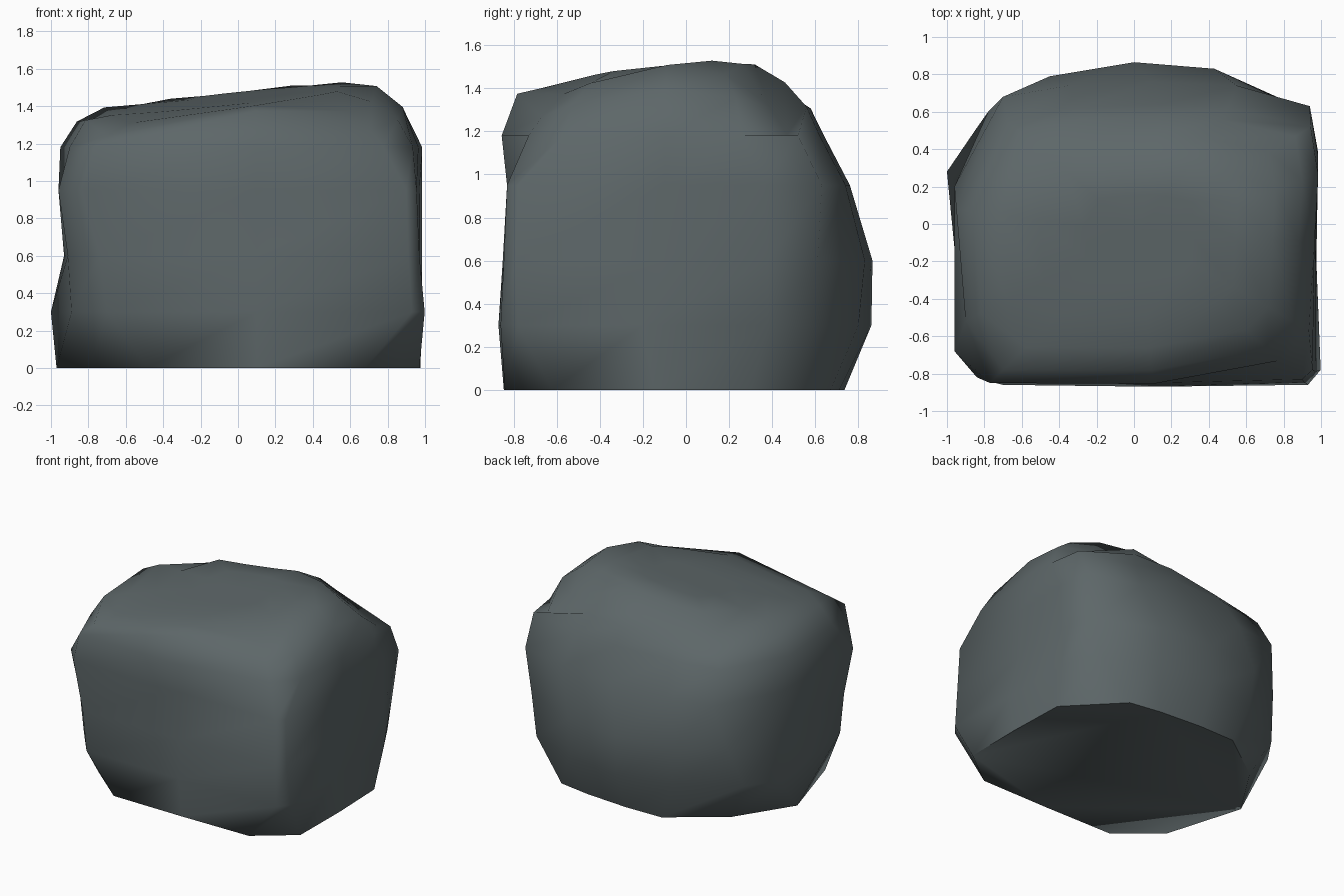
import bpy, bmesh

if "Cube" in bpy.data.objects:
    bpy.data.objects.remove(bpy.data.objects["Cube"])

# Horizontal outlines of the boulder, from the front-left corner anticlockwise
levels = {
    0.0: [(-.48, -.84), (.1, -.845), (.68, -.84), (.97, -.62), (.975, -.15), (.96, .3), (.6, .67),
          (.35, .71), (0, .735), (-.3, .73), (-.7, .44), (-.97, .02), (-.79, -.58)],
    0.3: [(-.7, -.86), (.1, -.87), (.93, -.86), (.998, -.78), (.975, -.2), (.985, .38), (.83, .65),
          (.45, .8), (0, .86), (-.42, .77), (-.85, .5), (-1.0, .28), (-.89, -.62)],
    0.6: [(-.74, -.85), (.1, -.85), (.91, -.845), (.97, -.79), (.97, -.1), (.985, .38), (.9, .61),
          (.43, .83), (0, .865), (-.45, .79), (-.78, .6), (-.93, .2), (-.91, -.64)],
    0.95: [(-.84, -.82), (.1, -.83), (.9, -.83), (.955, -.78), (.97, -.1), (.985, .36), (.94, .63),
           (.55, .74), (.1, .76), (-.35, .74), (-.7, .68), (-.96, .2), (-.96, -.68)],
    1.18: [(-.77, -.85), (.1, -.855), (.78, -.73), (.935, -.57), (.965, -.1), (.985, .26), (.945, .52),
           (.5, .62), (.15, .64), (-.3, .62), (-.68, .55), (-.95, .08), (-.9, -.52)],
}


def top_height(x, y):
    """Top of the rock: the lowest of a few broken stone planes."""
    return min(1.46 + .1 * x + .1 * y,       # sloping top
               1.69 + .15 * x - .7 * y,      # back slope
               2.1 - .8 * x,                 # right bevel
               1.99 - .5 * x - .8 * y,       # back right bevel
               2.05 + .85 * x,               # left bevel
               2.4 + 1.3 * y,                # front bevel
               1.655 + .2 * x + .35 * y,     # front left bevel
               1.95 - .3 * x + .7 * y)       # front right bevel


bm = bmesh.new()
rings = [[bm.verts.new((x, y, z)) for x, y in pts] for z, pts in levels.items()]

# Top surface: the highest outline shrunk inwards over the planes
cx, cy = .03, -.05
for scale in (.91, .76, .55, .3):
    ring = []
    for x, y in levels[1.18]:
        x, y = cx + (x - cx) * scale, cy + (y - cy) * scale
        ring.append(bm.verts.new((x, y, top_height(x, y))))
    rings.append(ring)

# Side walls, top fan and flat base
n = len(rings[0])
for low, high in zip(rings, rings[1:]):
    for i in range(n):
        j = (i + 1) % n
        bm.faces.new((low[i], low[j], high[j], high[i]))
peak = bm.verts.new((cx, cy, top_height(cx, cy)))
for i in range(n):
    bm.faces.new((rings[-1][i], rings[-1][(i + 1) % n], peak))
bm.faces.new(rings[0][::-1])
bmesh.ops.recalc_face_normals(bm, faces=bm.faces)

mesh = bpy.data.meshes.new("boulder")
bm.to_mesh(mesh)
bm.free()
boulder = bpy.data.objects.new("boulder", mesh)
bpy.context.collection.objects.link(boulder)

# Dark slate stone
stone = bpy.data.materials.new("slate_stone")
stone.diffuse_color = (.11, .135, .14, 1)
stone.use_nodes = True
stone.node_tree.nodes["Principled BSDF"].inputs["Base Color"].default_value = stone.diffuse_color
mesh.materials.append(stone)

bpy.context.view_layer.objects.active = boulder
boulder.select_set(True)
bpy.ops.object.shade_smooth_by_angle(angle=1.15)
